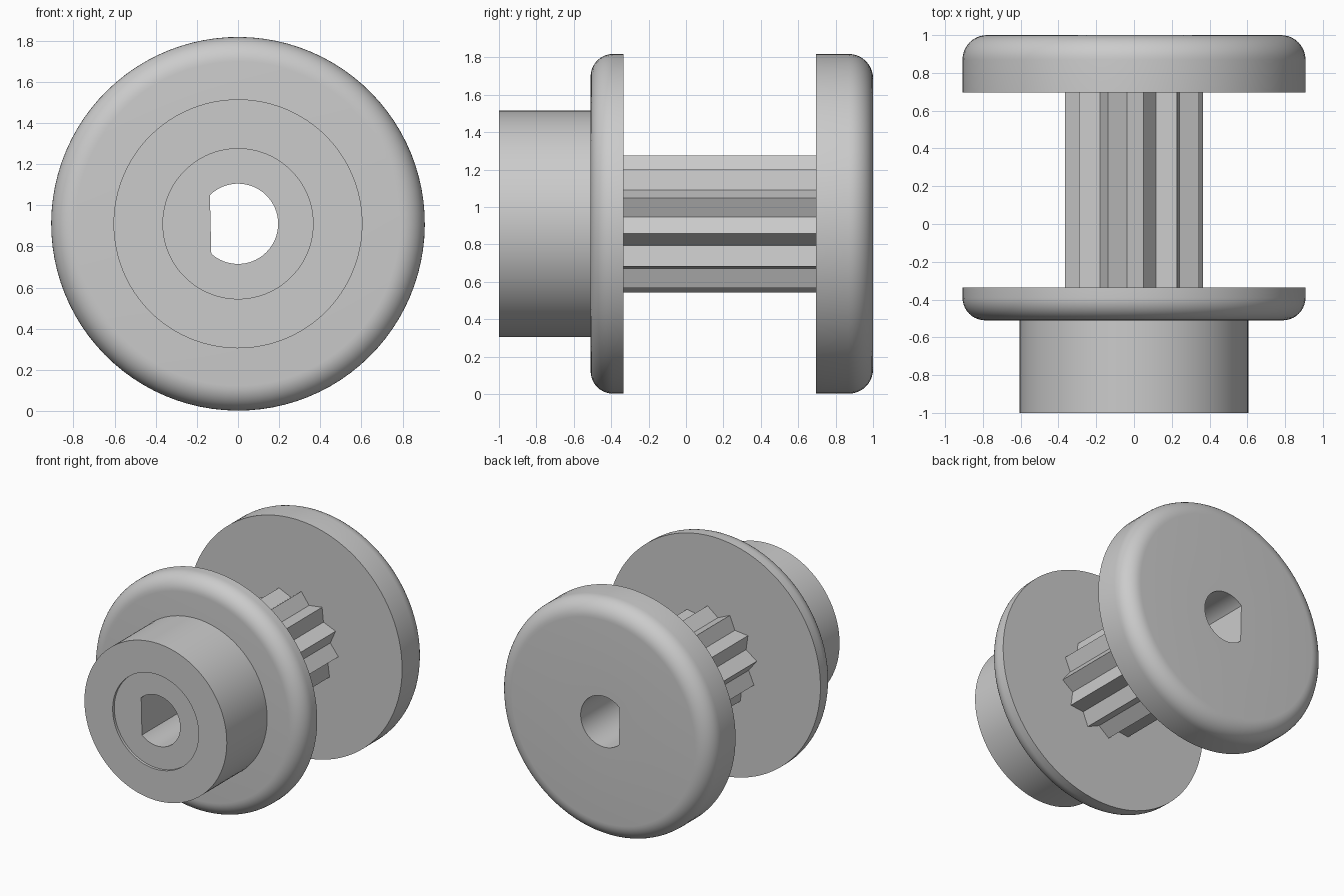
import bpy, bmesh
from math import sin, cos, pi, radians

cube = bpy.data.objects.get("Cube")
if cube:
    bpy.data.objects.remove(cube, do_unlink=True)

SEGMENTS = 96                 # points around every cross-section
TEETH = 12
START = radians(-8)           # angle of the first tooth tip
AXIS_Z = 0.91

grey = bpy.data.materials.new("plain grey")
grey.use_nodes = True
colour = (0.6, 0.6, 0.6, 1)
grey.diffuse_color = colour
grey.node_tree.nodes["Principled BSDF"].inputs["Base Color"].default_value = colour


def circle(radius):
    """Round cross-section."""
    return [(radius * cos(START + 2 * pi * k / SEGMENTS),
             radius * sin(START + 2 * pi * k / SEGMENTS)) for k in range(SEGMENTS)]


def straighten(points, first, last):
    """Move the points between two corners onto the chord joining them."""
    (ax, az), (bx, bz) = points[first], points[last % SEGMENTS]
    for k in range(first + 1, last):
        t = (k - first) / (last - first)
        points[k] = (ax + (bx - ax) * t, az + (bz - az) * t)


def d_bore():
    """Shaft hole with one flat side."""
    points = circle(0.195)
    straighten(points, 38, 63)
    return points


def star(tip, root):
    """Pointed gear teeth with straight flanks."""
    points, inner = circle(tip), circle(root)
    half = SEGMENTS // (2 * TEETH)
    for k in range(half, SEGMENTS, 2 * half):
        points[k] = inner[k]
    for k in range(0, SEGMENTS, half):
        straighten(points, k, k + half)
    return points


def loft(name, sections):
    """Join (outline, y) sections in a closed loop, bored through the middle."""
    bm = bmesh.new()
    rings = [[bm.verts.new((x, y, z + AXIS_Z)) for x, z in outline]
             for outline, y in sections]
    for a, b in zip(rings, rings[1:] + rings[:1]):
        for k in range(SEGMENTS):
            n = (k + 1) % SEGMENTS
            bm.faces.new((a[k], a[n], b[n], b[k]))
    bmesh.ops.recalc_face_normals(bm, faces=bm.faces)
    mesh = bpy.data.meshes.new(name)
    bm.to_mesh(mesh)
    bm.free()
    mesh.materials.append(grey)
    obj = bpy.data.objects.new(name, mesh)
    bpy.context.collection.objects.link(obj)
    bpy.ops.object.select_all(action="DESELECT")
    obj.select_set(True)
    bpy.context.view_layer.objects.active = obj
    bpy.ops.object.shade_smooth_by_angle(angle=radians(30))
    return obj


def flange(name, inside, outside, radius, fillet):
    """Disc with a rounded rim on its outer side."""
    direction = 1 if outside > inside else -1
    sections = [(d_bore(), inside), (circle(radius), inside)]
    for step in range(11):
        a = step / 10 * pi / 2
        sections.append((circle(radius - fillet + fillet * cos(a)),
                         outside - direction * fillet * (1 - sin(a))))
    sections.append((d_bore(), outside))
    return loft(name, sections)


# Hub with a shallow round recess in its front face
loft("hub", [(d_bore(), -0.98), (circle(0.365), -0.98), (circle(0.365), -1),
             (circle(0.605), -1), (circle(0.605), -0.51), (d_bore(), -0.51)])

# Discs at both ends of the toothed section
flange("front_flange", -0.335, -0.51, 0.908, 0.12)
flange("back_flange", 0.695, 1, 0.908, 0.13)

# Toothed section
teeth = star(0.37, 0.3)
loft("pinion", [(d_bore(), -0.335), (teeth, -0.335), (teeth, 0.695), (d_bore(), 0.695)])
